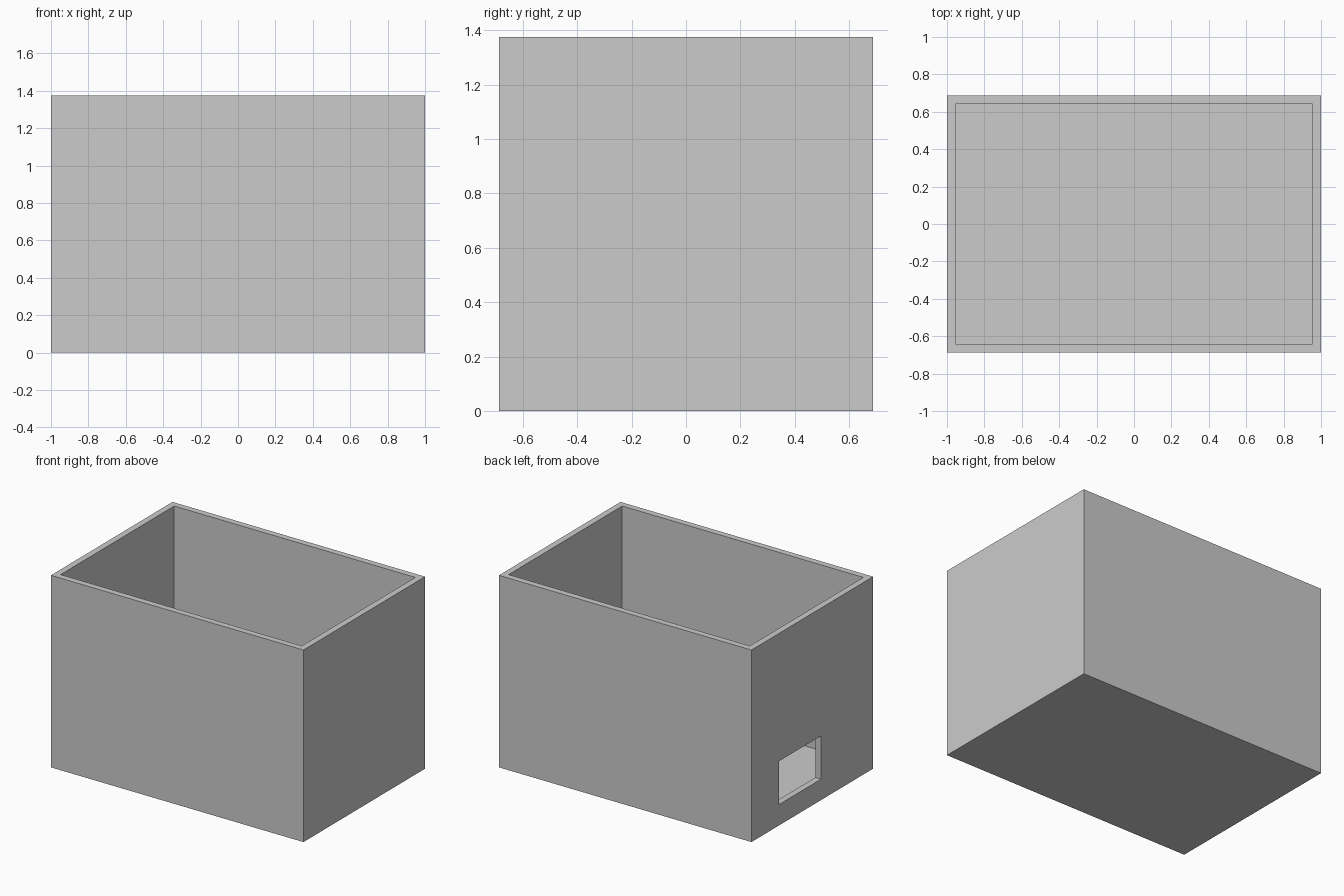
import bpy
import bmesh
from mathutils import Vector

# Remove the default cube
default = bpy.data.objects.get("Cube")
if default:
    bpy.data.objects.remove(default, do_unlink=True)

# Overall dimensions
LENGTH, WIDTH, HEIGHT = 2.0, 1.375, 1.375
WALL = 0.045

# Single flat colour
grey = bpy.data.materials.new("light_grey")
grey.use_nodes = True
colour = (0.6, 0.6, 0.6, 1.0)
grey.diffuse_color = colour
grey.node_tree.nodes["Principled BSDF"].inputs["Base Color"].default_value = colour


def box(name, low, high):
    """Box between two opposite corners."""
    low, high = Vector(low), Vector(high)
    bm = bmesh.new()
    bmesh.ops.create_cube(bm, size=1.0)
    bmesh.ops.scale(bm, vec=high - low, verts=bm.verts)
    bmesh.ops.translate(bm, vec=(low + high) / 2, verts=bm.verts)
    mesh = bpy.data.meshes.new(name)
    bm.to_mesh(mesh)
    bm.free()
    mesh.materials.append(grey)
    obj = bpy.data.objects.new(name, mesh)
    bpy.context.collection.objects.link(obj)
    return obj


def cut(target, cutter):
    """Subtract the cutter, apply the result and discard the cutter."""
    cutter.hide_render = True
    mod = target.modifiers.new(cutter.name, "BOOLEAN")
    mod.operation = "DIFFERENCE"
    mod.solver = "EXACT"
    mod.object = cutter
    bpy.context.view_layer.objects.active = target
    bpy.ops.object.modifier_apply(modifier=mod.name)
    bpy.data.objects.remove(cutter, do_unlink=True)


# Solid body
x, y = LENGTH / 2, WIDTH / 2
open_box = box("open_box", (-x, -y, 0), (x, y, HEIGHT))

# Hollow interior, open at the top
cut(open_box, box("interior_cutter",
                  (-x + WALL, -y + WALL, WALL),
                  (x - WALL, y - WALL, HEIGHT + 0.2)))

# Rectangular port through the end wall
cut(open_box, box("port_cutter",
                  (-x - 0.1, -0.1, 0.15),
                  (-x + WALL + 0.1, 0.375, 0.46)))
